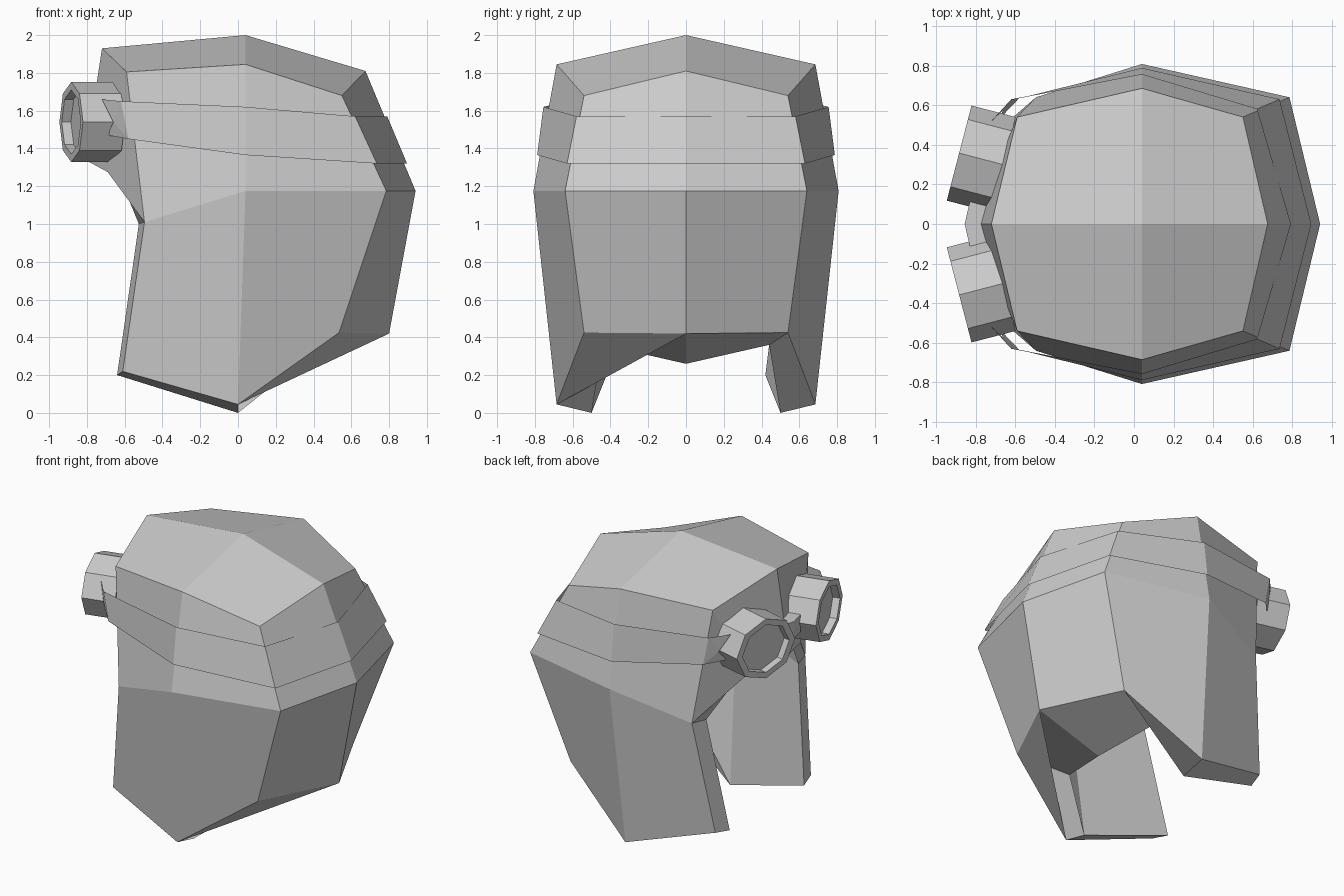
import bpy
import bmesh
from math import sin, cos, pi
from mathutils import Vector

if "Cube" in bpy.data.objects:
    bpy.data.objects.remove(bpy.data.objects["Cube"])


def make_object(name, bm):
    mesh = bpy.data.meshes.new(name)
    bm.to_mesh(mesh)
    bm.free()
    obj = bpy.data.objects.new(name, mesh)
    bpy.context.collection.objects.link(obj)
    return obj


def mirror_y(obj):
    m = obj.modifiers.new("mirror", 'MIRROR')
    m.use_axis = (False, True, False)
    m.merge_threshold = 0.0005


# Helmet shell: crown point plus rings ordered back, back corner, side, front corner, front
# (ring B has an extra brow point before the front)
outer = dict(
    top=(0.04, 0, 2.0),
    A=[(0.675, 0, 1.81), (0.55, 0.54, 1.68), (0.04, 0.685, 1.845), (-0.59, 0.54, 1.805), (-0.72, 0, 1.93)],
    B=[(0.94, 0, 1.175), (0.785, 0.64, 1.175), (0.04, 0.808, 1.175), (-0.495, 0.64, 1.01),
       (-0.69, 0.31, 1.275), (-0.81, 0, 1.34)],
    C=[(0.80, 0, 0.42), (0.535, 0.54, 0.425), (0.0, 0.685, 0.045), (-0.61, 0.54, 0.22)])
inner = dict(
    top=(0.04, 0, 1.84),
    A=[(0.52, 0, 1.67), (0.42, 0.40, 1.56), (0.04, 0.53, 1.70), (-0.52, 0.42, 1.66), (-0.62, 0, 1.76)],
    B=[(0.76, 0, 1.16), (0.62, 0.50, 1.16), (0.04, 0.63, 1.14), (-0.525, 0.52, 1.0),
       (-0.64, 0.27, 1.28), (-0.72, 0, 1.34)],
    C=[(0.30, 0, 0.26), (0.175, 0.44, 0.36), (0.0, 0.50, 0.0), (-0.64, 0.42, 0.20)])

bm = bmesh.new()


def skin(layer):
    top = bm.verts.new(layer["top"])
    A, B, C = ([bm.verts.new(p) for p in layer[k]] for k in "ABC")
    bm.faces.new((top, A[0], A[1], A[2]))
    bm.faces.new((top, A[2], A[3], A[4]))
    for upper, lower in ((A, B), (B, C)):
        for i in range(3):
            bm.faces.new((upper[i], lower[i], lower[i + 1], upper[i + 1]))
    bm.faces.new((A[3], B[3], B[4]))
    bm.faces.new((A[3], B[4], B[5], A[4]))
    return C + B[3:]      # open border


rim_out, rim_in = skin(outer), skin(inner)
for i in range(len(rim_out) - 1):
    bm.faces.new((rim_out[i], rim_in[i], rim_in[i + 1], rim_out[i + 1]))
bmesh.ops.recalc_face_normals(bm, faces=bm.faces)
mirror_y(make_object("helmet_shell", bm))

# Flat panel closing the lower rear edge on one side
bm = bmesh.new()
bm.faces.new([bm.verts.new((x, -y, z)) for x, y, z in outer["C"][:3]])
make_object("rear_edge_panel", bm)

# Thin strap around the head, with a notched end at each goggle
top = [(0.79, 0, 1.57), (0.62, 0.58, 1.57), (0.04, 0.755, 1.62), (-0.62, 0.63, 1.65), (-0.72, 0.52, 1.66)]
low = [(0.895, 0, 1.32), (0.735, 0.63, 1.32), (0.04, 0.788, 1.365), (-0.58, 0.635, 1.45), (-0.69, 0.52, 1.47)]
bm = bmesh.new()
t = [bm.verts.new(p) for p in top]
b = [bm.verts.new(p) for p in low]
notch = bm.verts.new((-0.66, 0.575, 1.54))
for i in range(3):
    bm.faces.new((t[i], b[i], b[i + 1], t[i + 1]))
bm.faces.new((t[3], b[3], notch))
bm.faces.new((t[3], notch, t[4]))
bm.faces.new((b[3], b[4], notch))
mirror_y(make_object("goggle_strap", bm))

# Bridge between the goggles
bm = bmesh.new()
outline = [(-0.74, 0), (-0.72, 0.12), (-0.83, 0.11), (-0.855, 0)]
lo = [bm.verts.new((x, y, 1.47)) for x, y in outline]
hi = [bm.verts.new((x, y, 1.59)) for x, y in outline]
bm.faces.new(lo)
bm.faces.new(hi)
for i in range(3):
    bm.faces.new((lo[i], lo[i + 1], hi[i + 1], hi[i]))
bmesh.ops.recalc_face_normals(bm, faces=bm.faces)
mirror_y(make_object("goggle_bridge", bm))

# Eight-sided goggle barrel with a shallow recessed lens, turned outward
bm = bmesh.new()
centre = Vector((-0.883, 0.358, 1.54))
axis = Vector((0.968, -0.252, 0))
side = Vector((0.252, 0.968, 0))
up = Vector((0, 0, 1))
rings = []
for scale, depth in ((1, 0.23), (1, 0), (0.8, 0), (0.8, 0.05)):
    rings.append([bm.verts.new(centre + axis * depth
                               + side * (0.248 * scale * cos(k * pi / 4))
                               + up * (0.212 * scale * sin(k * pi / 4))) for k in range(8)])
for r0, r1 in zip(rings, rings[1:]):
    for k in range(8):
        n = (k + 1) % 8
        bm.faces.new((r0[k], r0[n], r1[n], r1[k]))
bm.faces.new(rings[0])
bm.faces.new(rings[-1])
bmesh.ops.recalc_face_normals(bm, faces=bm.faces)
mirror_y(make_object("goggle", bm))
